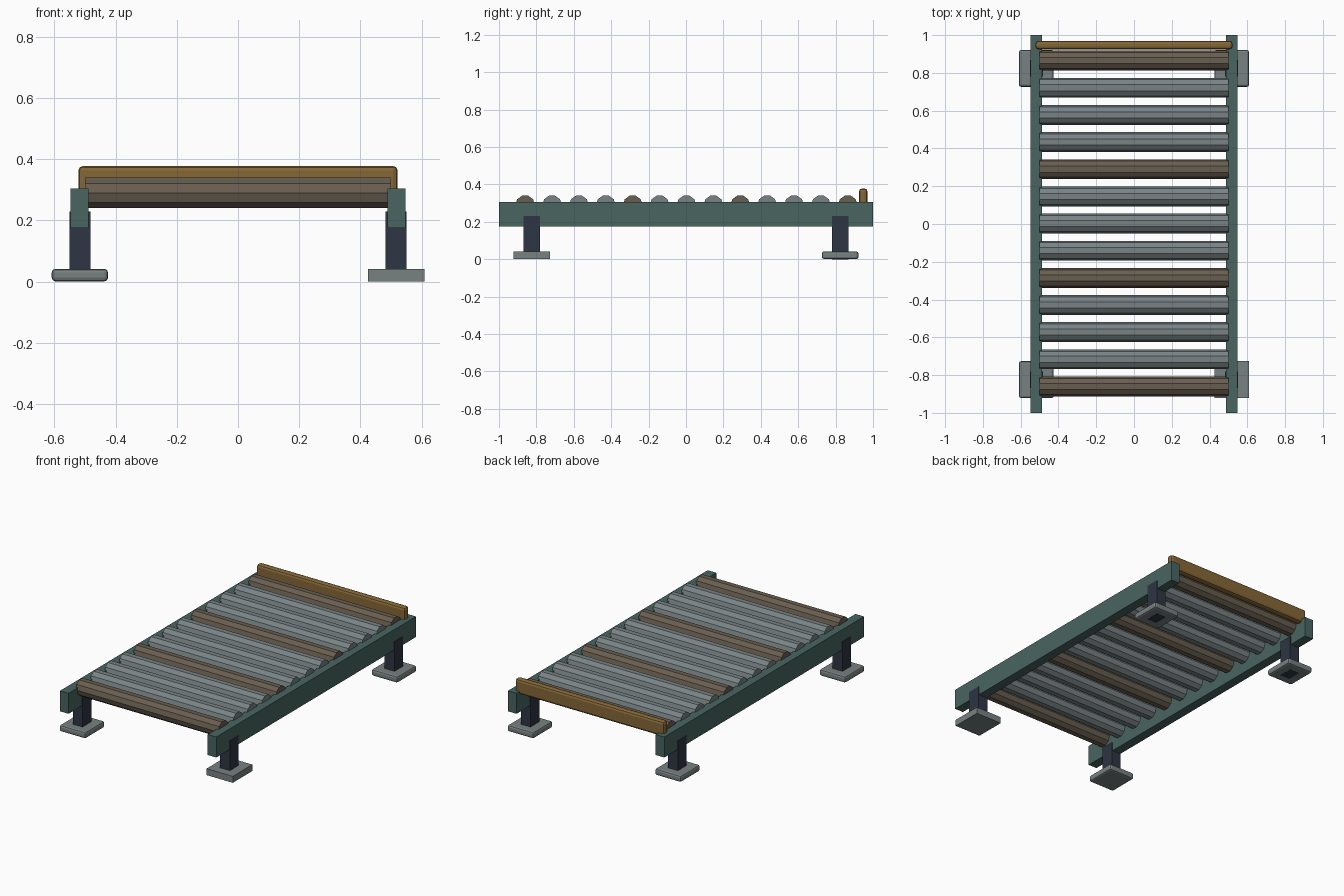
import bpy
import bmesh
import math
from mathutils import Matrix, Vector

default_cube = bpy.data.objects.get("Cube")
if default_cube:
    bpy.data.objects.remove(default_cube, do_unlink=True)


def material(name, rgb):
    mat = bpy.data.materials.new(name)
    mat.use_nodes = True
    color = (*rgb, 1.0)
    mat.diffuse_color = color
    mat.node_tree.nodes["Principled BSDF"].inputs["Base Color"].default_value = color
    return mat


RAIL_GREEN = material("rail green", (0.065, 0.13, 0.12))
LEG_NAVY = material("leg dark navy", (0.027, 0.036, 0.056))
FOOT_GREY = material("foot grey", (0.19, 0.22, 0.22))
ROLLER_GREY = material("roller steel grey", (0.19, 0.225, 0.235))
ROLLER_BROWN = material("roller brown", (0.14, 0.112, 0.08))
STOP_OCHRE = material("stop ochre", (0.235, 0.135, 0.038))


def add_object(name, bm, mat):
    mesh = bpy.data.meshes.new(name)
    bm.to_mesh(mesh)
    bm.free()
    mesh.materials.append(mat)
    obj = bpy.data.objects.new(name, mesh)
    bpy.context.scene.collection.objects.link(obj)
    return obj


def box(name, low, high, mat, bevel=0.0):
    """Box between two corners, optionally with rounded edges."""
    low, high = Vector(low), Vector(high)
    bm = bmesh.new()
    bmesh.ops.create_cube(bm, size=1.0)
    bmesh.ops.scale(bm, vec=high - low, verts=bm.verts)
    bmesh.ops.translate(bm, vec=(low + high) / 2, verts=bm.verts)
    obj = add_object(name, bm, mat)
    if bevel:
        mod = obj.modifiers.new("rounded edges", "BEVEL")
        mod.width = bevel
        mod.segments = 2
    return obj


def roller(name, y, mat):
    """Ten-sided bar along x with a flat top."""
    bm = bmesh.new()
    bmesh.ops.create_cone(bm, cap_ends=True, segments=10,
                          radius1=0.0525, radius2=0.0525, depth=1.0)
    # A vertex points along y, which leaves flats above and below
    bmesh.ops.rotate(bm, verts=bm.verts, matrix=Matrix.Rotation(math.radians(90), 3, "Y"))
    if max(v.co.y for v in bm.verts) < 0.0524:
        bmesh.ops.rotate(bm, verts=bm.verts, matrix=Matrix.Rotation(math.radians(18), 3, "X"))
    bmesh.ops.translate(bm, vec=(0, y, 0.29), verts=bm.verts)
    return add_object(name, bm, mat)


def centred(x, y, half_x, half_y, z_low, z_high):
    return (x - half_x, y - half_y, z_low), (x + half_x, y + half_y, z_high)


# Side rails, legs and feet
for side, sx in (("left", 1), ("right", -1)):
    box(side + "_rail", *centred(sx * 0.518, 0, 0.03, 1.0, 0.175, 0.305), RAIL_GREEN)
    for end, sy in (("front", -1), ("back", 1)):
        y = sy * 0.824
        label = end + "_" + side
        box(label + "_leg", *centred(sx * 0.517, y, 0.034, 0.044,
                                     0.0 if sy > 0 else 0.01, 0.23), LEG_NAVY)
        # One foot is a plain block, the others are rounded
        plain = side == "left" and end == "front"
        box(label + "_foot", *centred(sx * 0.517, y, 0.092, 0.098, 0.001, 0.042),
            FOOT_GREY, 0.0 if plain else 0.012)

# Rollers, every fourth one brown
COUNT = 13
for i in range(COUNT):
    y = -0.86 + i * 1.725 / (COUNT - 1)
    roller(f"roller_{i + 1}", y, ROLLER_BROWN if i % 4 == 0 else ROLLER_GREY)

# End stop across the back
box("end_stop", (-0.522, 0.925, 0.285), (0.522, 0.97, 0.378), STOP_OCHRE, 0.015)
